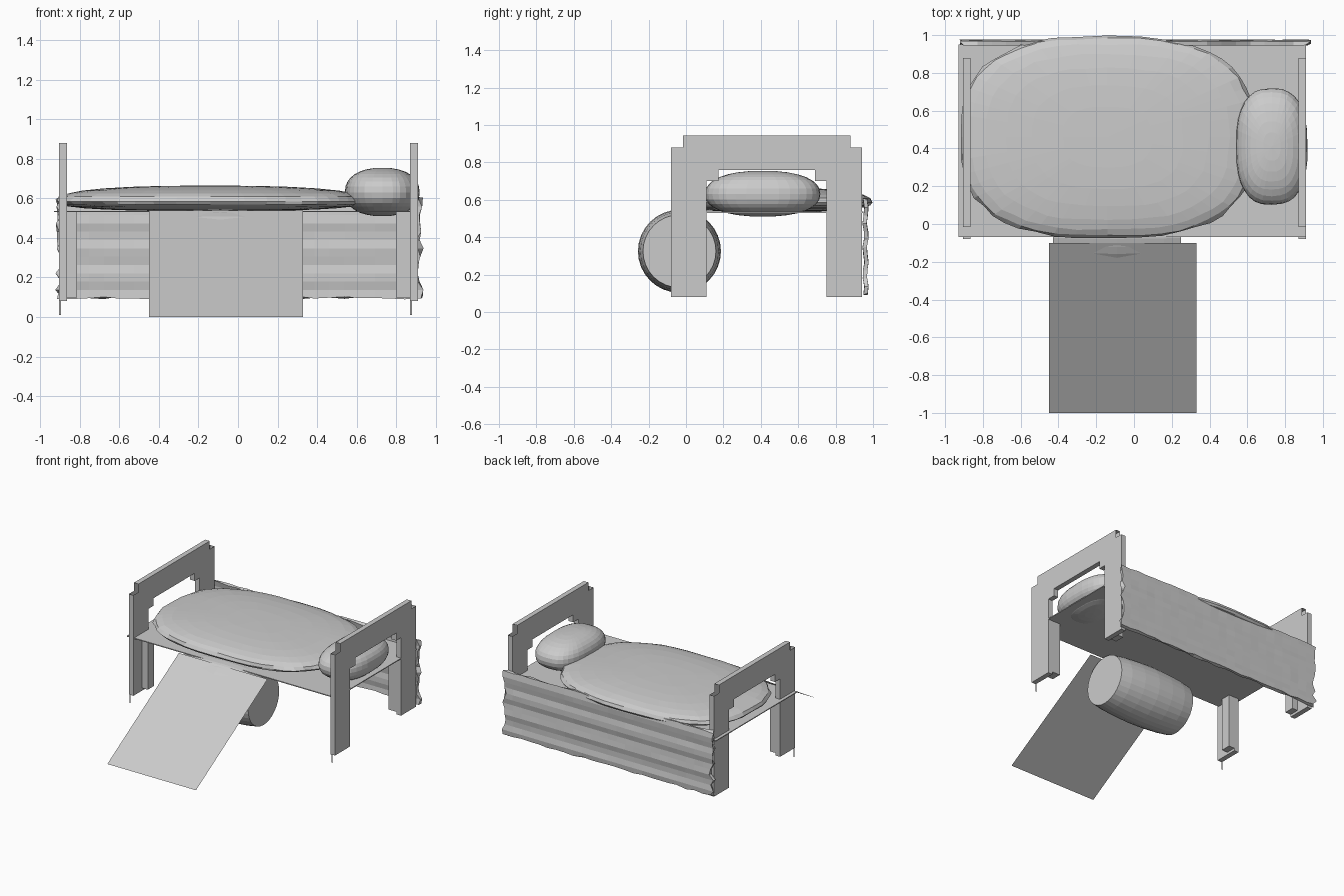
import bpy, bmesh, math, random
from mathutils import Vector

if "Cube" in bpy.data.objects:
    bpy.data.objects.remove(bpy.data.objects["Cube"])
random.seed(4)

grey = bpy.data.materials.new("light grey")
grey.diffuse_color = (0.6, 0.6, 0.6, 1)
grey.use_nodes = True
grey.node_tree.nodes["Principled BSDF"].inputs["Base Color"].default_value = grey.diffuse_color


def finish(name, bm, normals=True):
    if normals:
        bmesh.ops.recalc_face_normals(bm, faces=bm.faces)
    me = bpy.data.meshes.new(name)
    bm.to_mesh(me)
    bm.free()
    me.materials.append(grey)
    ob = bpy.data.objects.new(name, me)
    bpy.context.collection.objects.link(ob)
    return ob


def box(name, lo, hi):
    bm = bmesh.new()
    bmesh.ops.create_cube(bm, size=1)
    for v in bm.verts:
        v.co = Vector([(a + b) / 2 + c * (b - a) for a, b, c in zip(lo, hi, v.co)])
    return finish(name, bm)


def sheet(name, pts):
    bm = bmesh.new()
    bm.faces.new([bm.verts.new(p) for p in pts])
    return finish(name, bm, False)


def cushion(name, centre, size, n, m, segs, rings, noise):
    """Rounded cushion: superellipse outline (n) with a soft profile (m)."""
    def p(v, e):
        return math.copysign(abs(v) ** (2 / e), v)
    bm = bmesh.new()
    bmesh.ops.create_uvsphere(bm, u_segments=segs, v_segments=rings, radius=1)
    for v in bm.verts:
        lon = math.atan2(v.co.y, v.co.x)
        lat = math.asin(max(-1, min(1, v.co.z)))
        r = p(math.cos(lat), m)
        j = 1 - noise * random.random()
        v.co = Vector((centre[0] + size[0] * r * p(math.cos(lon), n) * j,
                       centre[1] + size[1] * r * p(math.sin(lon), n) * j,
                       centre[2] + (size[2] if v.co.z > 0 else size[3]) * p(math.sin(lat), m)))
    return finish(name, bm)


# End boards: stepped arch profile (y, z) extruded along x
ARCH = [(-.08, .08), (.11, .08), (.11, .70), (.175, .70), (.175, .76), (.69, .76),
        (.69, .70), (.75, .70), (.75, .08), (.94, .08), (.94, .88), (.88, .88),
        (.88, .945), (-.015, .945), (-.015, .88), (-.08, .88)]
for name, x0, x1 in (("headboard", .87, .91), ("footboard", -.905, -.865)):
    bm = bmesh.new()
    f = bm.faces.new([bm.verts.new((x0, y, z)) for y, z in ARCH])
    ext = bmesh.ops.extrude_face_region(bm, geom=[f], use_keep_orig=True)
    for v in ext["geom"]:
        if isinstance(v, bmesh.types.BMVert):
            v.co.x = x1
    bmesh.ops.recalc_face_normals(bm, faces=bm.faces)
    # upper corner steps are open on their edges
    gone = [f for f in bm.faces if abs(f.normal.x) < .5 and
            .87 < f.calc_center_median().z < .94]
    bmesh.ops.delete(bm, geom=gone, context="FACES_ONLY")
    finish(name, bm, False)

# Inner leg posts and the thin foot pins at the front
for side, xa, xb in (("foot", -.865, -.815), ("head", .80, .87)):
    for end, ya, yb in (("front", .03, .11), ("back", .75, .83)):
        box(f"{end}_{side}_post", (xa, ya, .10), (xb, yb, .53))
for side, x in (("foot", -.90), ("head", .875)):
    sheet(side + "_pin", [(x - .005, -.07, .01), (x + .005, -.07, .01),
                          (x + .005, -.07, .08), (x - .005, -.07, .08)])

# Bed base
box("bed_base", (-.93, -.07, .53), (.91, .95, .537))

# Rippled hanging cloth at the back
bm = bmesh.new()
NX, NZ = 24, 12
for off in (0, .022):
    grid = []
    for j in range(NZ + 1):
        row = []
        for i in range(NX + 1):
            x, z = -.905 + 1.825 * i / NX, .095 + .505 * j / NZ
            if i in (0, NX):
                x += random.uniform(-.02, .02)
            if j in (0, NZ):
                z += random.uniform(-.006, .01)
            y = .949 + off + .005 * math.sin(j * 1.9) + random.uniform(-.001, .001)
            row.append(bm.verts.new((x, y, z)))
        grid.append(row)
    for j in range(NZ):
        for i in range(NX):
            q = [grid[j][i], grid[j][i + 1], grid[j + 1][i + 1], grid[j + 1][i]]
            bm.faces.new(q if off == 0 else q[::-1])
    if off == 0:
        first = grid
# close the rim
rim = [(j, i) for j, i in [(0, i) for i in range(NX)] + [(j, NX) for j in range(NZ)] +
       [(NZ, i) for i in range(NX, 0, -1)] + [(j, 0) for j in range(NZ, 0, -1)]]
for (a, b), (c, d) in zip(rim, rim[1:] + rim[:1]):
    bm.faces.new([first[a][b], first[c][d], grid[c][d], grid[a][b]])
finish("back_cloth", bm)

# Mattress and pillow
cushion("mattress", (-.14, .46, .585), (.79, .54, .08, .05), 2.7, 2.5, 48, 14, .02)
cushion("pillow", (.73, .41, .63), (.19, .31, .125, .12), 2.6, 2.3, 32, 16, .01)

# Barrel under the bed: bulging profile (x, radius) turned about the x axis
BARREL = [(-.43, .195), (-.34, .209), (-.22, .218), (-.09, .222),
          (.04, .218), (.16, .209), (.25, .195)]
bm = bmesh.new()
S = 32
loops = [[bm.verts.new((x, -.035 + r * math.cos(2 * math.pi * k / S),
                        .325 + r * math.sin(2 * math.pi * k / S))) for k in range(S)]
         for x, r in BARREL]
for a, b in zip(loops, loops[1:]):
    for k in range(S):
        n = (k + 1) % S
        bm.faces.new([a[k], a[n], b[n], b[k]])
bm.faces.new(loops[0])
bm.faces.new(loops[-1])
finish("barrel", bm)

# Ramp sheet leaning on the front
sheet("ramp", [(-.45, -1, 0), (.33, -1, 0), (.33, -.1, .54), (-.45, -.1, .54)])
